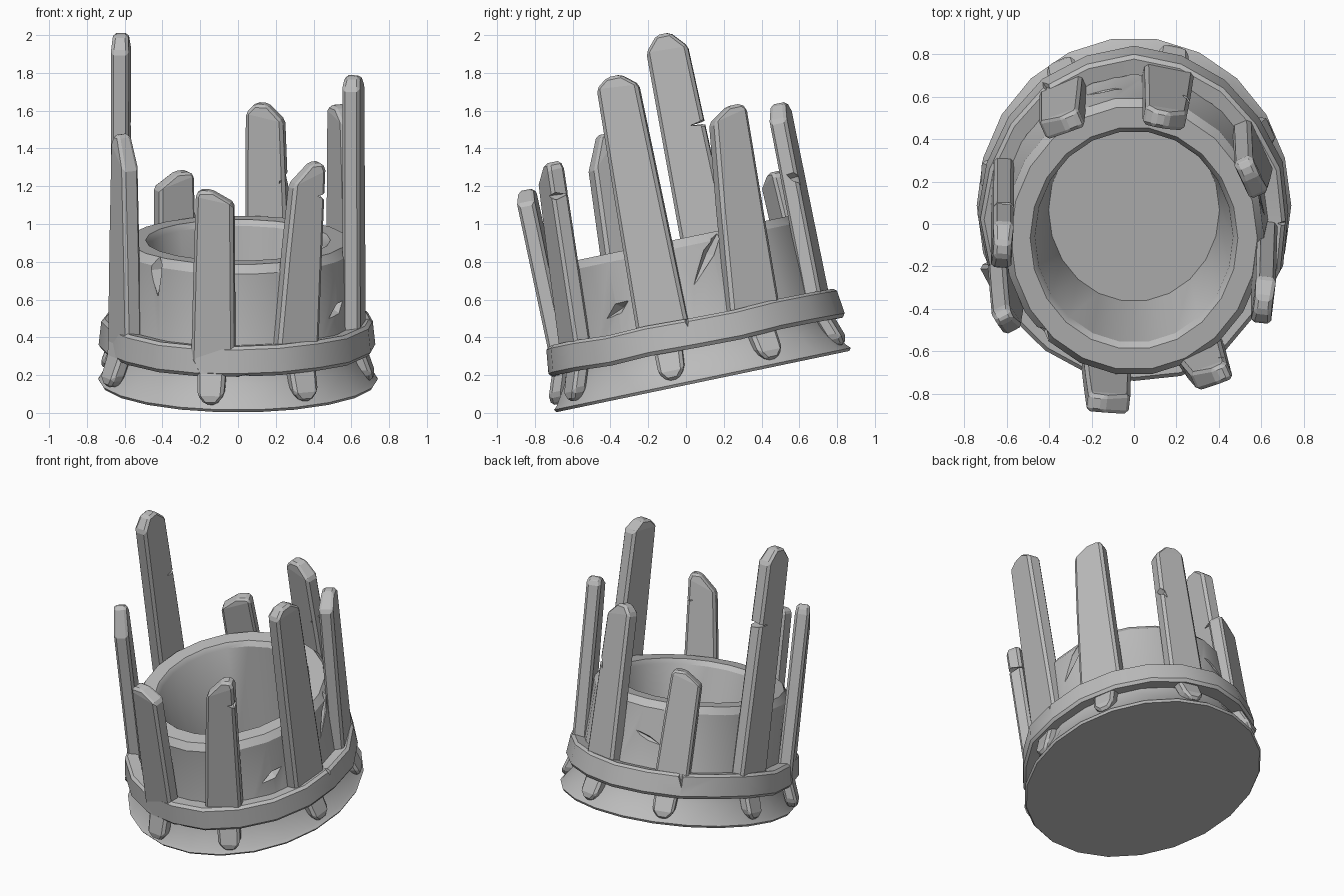
import bpy, bmesh, math, random
from mathutils import Matrix, Vector

if "Cube" in bpy.data.objects:
    bpy.data.objects.remove(bpy.data.objects["Cube"])

random.seed(4)
TILT = Matrix.Translation((0, 0.09, 0.166)) @ Matrix.Rotation(math.radians(11.8), 4, 'X')
OVAL = 0.915  # the whole model is slightly narrower in x than in y

grey = bpy.data.materials.new("weathered grey")
grey.diffuse_color = (0.5, 0.5, 0.5, 1)
grey.use_nodes = True
grey.node_tree.nodes["Principled BSDF"].inputs["Base Color"].default_value = grey.diffuse_color


def finish(name, bm, matrix=TILT, smooth=None):
    """Turn a bmesh into a named, tilted object."""
    bmesh.ops.recalc_face_normals(bm, faces=bm.faces)
    me = bpy.data.meshes.new(name)
    bm.to_mesh(me)
    bm.free()
    me.materials.append(grey)
    ob = bpy.data.objects.new(name, me)
    bpy.context.collection.objects.link(ob)
    ob.matrix_world = matrix
    if smooth:
        me.polygons.foreach_set("use_smooth", [True] * len(me.polygons))
        me.set_sharp_from_angle(angle=math.radians(smooth))
    return ob


def lathe(name, profile, sides, closed, jitter=0.0, smooth=32):
    """Spin (radius, height) points into an oval ring or a capped solid."""
    bm = bmesh.new()
    cols = []
    for i in range(sides):
        a = 2 * math.pi * i / sides
        dr, dz = random.uniform(-jitter, jitter), random.uniform(-jitter, jitter)
        cols.append([bm.verts.new(((r + dr) * OVAL * math.cos(a), (r + dr) * math.sin(a), z + dz))
                     for r, z in profile])
    n = len(profile)
    for i in range(sides):
        c, d = cols[i], cols[(i + 1) % sides]
        for j in range(n if closed else n - 1):
            k = (j + 1) % n
            bm.faces.new((c[j], d[j], d[k], c[k]))
    if not closed:
        bm.faces.new([c[0] for c in cols])
        bm.faces.new([c[-1] for c in cols])
    return finish(name, bm, smooth=smooth)


def plank(name, base, top, normal, w0, w1, drop_l, drop_r, peak, thick=0.095):
    """Loft a tapered board: narrow peg below the band, cut peak on top."""
    n = Vector((*normal, 0)).normalized()
    u = Vector((-n.y, n.x, 0))
    b, t = Vector((*base, 0.25)), Vector(top)
    h = t.z
    peg = random.uniform(-0.03, 0.03)
    # height left, height right, centre shift, half width, outward push, thickness
    rows = [(0.04, 0.04, peg, 0.03, 0.065, 0.07),
            (0.09, 0.09, peg, 0.07, 0.06, 0.08),
            (0.20, 0.20, peg, 0.075, 0.02, 0.08),
            (0.27, 0.27, 0, w0 / 2, 0, thick),
            (0.27 + 0.5 * h - 0.1, 0.27 + 0.5 * h - 0.2, 0, w0 * 0.26 + w1 * 0.24, 0, thick),
            (h - drop_l, h - drop_r, 0, w1 / 2, 0, thick),
            (h, h, peak * w1 / 2, w1 * 0.16, 0, thick * 0.85)]
    bm = bmesh.new()
    rings = []
    for zl, zr, shift, hw, push, th in rows:
        ring = []
        for z, s, o in ((zl, -1, -1), (zr, 1, -1), (zr, 1, 1), (zl, -1, 1)):
            p = b.lerp(t, max(0, (z - b.z) / (h - b.z)))
            p.z = z
            ring.append(bm.verts.new(p + u * (shift + s * hw) + n * (push + o * th / 2)))
        rings.append(ring)
    for r, q in zip(rings, rings[1:]):
        for j in range(4):
            k = (j + 1) % 4
            bm.faces.new((r[j], r[k], q[k], q[j]))
    bm.faces.new(rings[0])
    bm.faces.new(rings[-1])
    ob = finish(name, bm)
    bev = ob.modifiers.new("worn edges", 'BEVEL')
    bev.width = 0.016
    bev.segments = 1
    bev.limit_method = 'ANGLE'
    bev.angle_limit = math.radians(25)
    return ob


def crack(target, pos, lean, size):
    """Cut a thin diamond-shaped crack (width, length, depth) facing outward."""
    bm = bmesh.new()
    w, l, d = size
    pts = [(d, 0, 0), (-d, 0, 0), (0, w, 0), (0, -w, 0), (0, 0, l), (0, 0, -l)]
    v = [bm.verts.new(p) for p in pts]
    for x in (0, 1):
        for y in (2, 3):
            for z in (4, 5):
                bm.faces.new((v[x], v[y], v[z]))
    a = math.atan2(pos[1], pos[0])
    m = (TILT @ Matrix.Translation(pos) @ Matrix.Rotation(a, 4, 'Z')
         @ Matrix.Rotation(math.radians(lean), 4, 'X'))
    cutter = finish(target.name + "_crack_cutter", bm, m)
    cutter.hide_render = True
    cutter.display_type = 'WIRE'
    mod = target.modifiers.new("crack", 'BOOLEAN')
    mod.operation = 'DIFFERENCE'
    mod.solver = 'EXACT'
    mod.object = cutter


# Hollow cup with flared foot
cup = lathe("cup", [(0.80, 0), (0.81, 0.015), (0.79, 0.035), (0.725, 0.14), (0.695, 0.22), (0.67, 0.72),
                    (0.635, 0.765), (0.535, 0.765), (0.51, 0.735), (0.44, 0.12)], 22, False)
crack(cup, (-0.43, -0.47, 0.70), 8, (0.05, 0.17, 0.06))
crack(cup, (0.585, 0.17, 0.66), -38, (0.035, 0.2, 0.05))
crack(cup, (0.53, -0.36, 0.47), -65, (0.03, 0.1, 0.05))
crack(cup, (-0.15, 0.67, 0.52), 70, (0.025, 0.2, 0.04))

# Hoop that holds the planks
band = lathe("band", [(0.69, 0.20), (0.785, 0.185), (0.80, 0.205), (0.785, 0.33), (0.765, 0.345), (0.69, 0.335)],
             20, True, 0.008)
crack(band, (0.725, -0.02, 0.34), 0, (0.02, 0.05, 0.05))
crack(band, (-0.42, 0.65, 0.33), 10, (0.02, 0.08, 0.05))
crack(band, (0.04, -0.80, 0.19), 90, (0.02, 0.08, 0.05))

# Upright planks: base xy, top xyz, facing, widths, corner drops, peak position
PLANKS = {
    "front_plank": ((-0.13, -0.71), (-0.12, -0.715, 1.185), (-0.12, -1), 0.23, 0.20, 0.03, 0.07, -0.55),
    "front_right_plank": ((0.30, -0.63), (0.37, -0.56, 1.30), (0.4, -0.92), 0.24, 0.18, 0.11, 0.04, 0.5),
    "right_tall_plank": ((0.615, -0.15), (0.61, -0.12, 1.68), (1, -0.12), 0.28, 0.22, 0.05, 0.07, -0.1),
    "right_back_plank": ((0.56, 0.33), (0.55, 0.42, 1.40), (0.9, 0.40), 0.29, 0.20, 0.07, 0.03, 0.4),
    "back_right_plank": ((0.16, 0.68), (0.145, 0.69, 1.36), (0.2, 0.98), 0.24, 0.20, 0.09, 0.05, 0.2),
    "back_left_plank": ((-0.33, 0.61), (-0.34, 0.59, 1.01), (-0.4, 0.92), 0.22, 0.20, 0.02, 0.08, -0.5),
    "left_tall_plank": ((-0.62, 0.16), (-0.62, 0.175, 1.845), (-1, 0.06), 0.27, 0.22, 0.09, 0.08, 0.05),
    "left_front_plank": ((-0.60, -0.31), (-0.60, -0.28, 1.39), (-0.87, -0.45), 0.23, 0.15, 0.04, 0.18, -0.4),
}
planks = {name: plank(name, *spec) for name, spec in PLANKS.items()}

# Splits in the weathered wood
crack(planks["left_tall_plank"], (-0.60, 0.29, 1.34), 90, (0.02, 0.12, 0.12))
crack(planks["front_right_plank"], (0.45, -0.56, 1.12), 80, (0.02, 0.05, 0.1))
crack(planks["back_right_plank"], (0.25, 0.70, 0.95), 30, (0.02, 0.06, 0.1))
